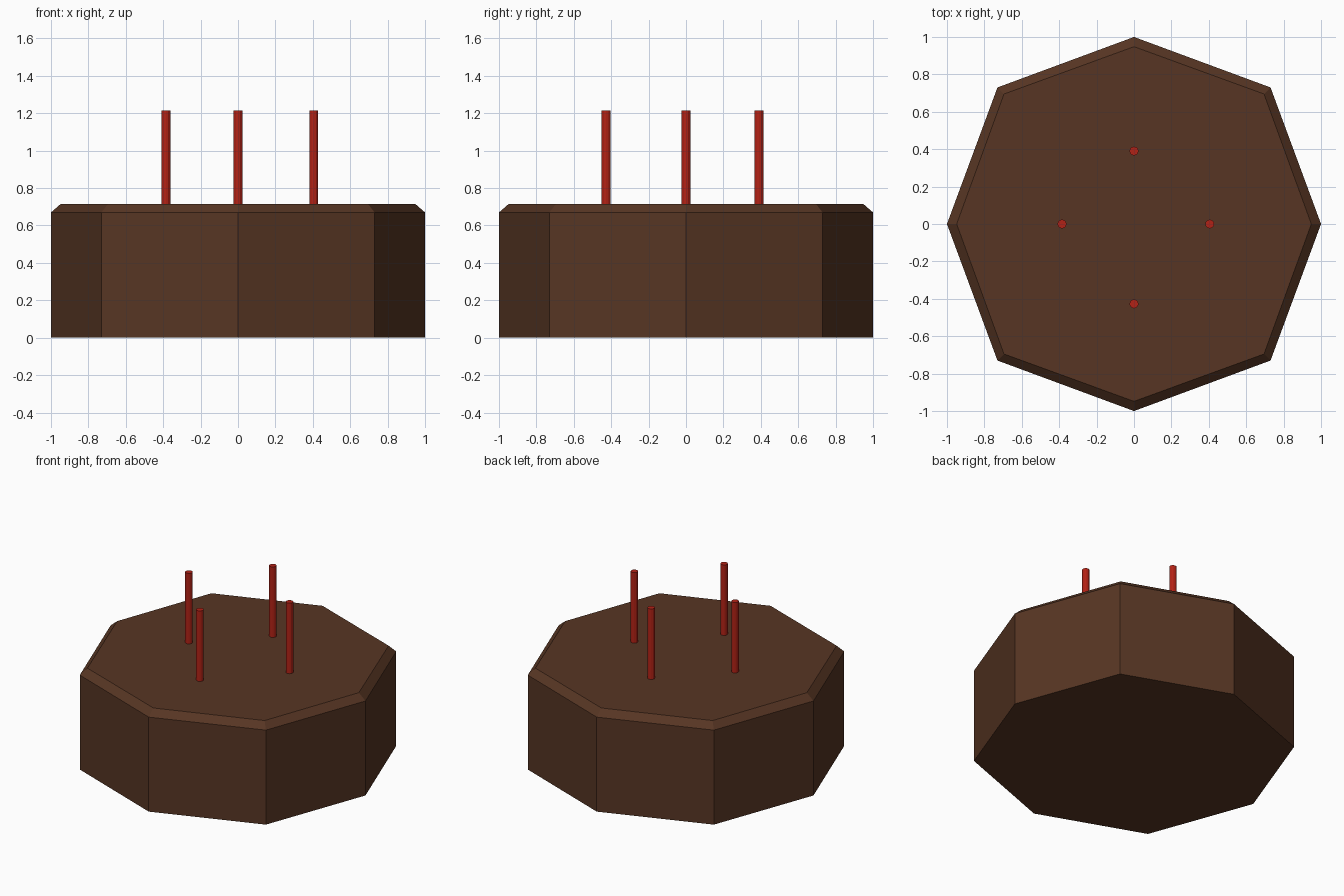
import bpy, bmesh, math

if "Cube" in bpy.data.objects:
    bpy.data.objects.remove(bpy.data.objects["Cube"])


def material(name, rgb):
    m = bpy.data.materials.new(name)
    m.diffuse_color = (*rgb, 1)
    m.use_nodes = True
    m.node_tree.nodes["Principled BSDF"].inputs["Base Color"].default_value = m.diffuse_color
    return m


chocolate = material("chocolate", (0.095, 0.036, 0.017))
red_wax = material("red_wax", (0.45, 0.016, 0.008))


def octagon(bm, tip, diag, z):
    # Eight points alternating between axis tips and diagonal corners
    ring = []
    for i in range(8):
        a = i * math.pi / 4
        r = tip if i % 2 == 0 else diag * math.sqrt(2)
        ring.append(bm.verts.new((r * math.cos(a), r * math.sin(a), z)))
    return ring


# Cake body: octagonal block with a chamfered top rim
bm = bmesh.new()
rings = [octagon(bm, *p) for p in
         ((1.0, 0.73, 0.0), (1.0, 0.73, 0.67), (0.948, 0.695, 0.715))]
bm.faces.new(rings[0][::-1])
bm.faces.new(rings[-1])
for lo, hi in zip(rings, rings[1:]):
    for i in range(8):
        j = (i + 1) % 8
        bm.faces.new((lo[i], lo[j], hi[j], hi[i]))
mesh = bpy.data.meshes.new("cake")
bm.to_mesh(mesh)
bm.free()
mesh.materials.append(chocolate)
cake = bpy.data.objects.new("cake", mesh)
bpy.context.collection.objects.link(cake)

# Four thin candles standing on the top
bottom, top = 0.70, 1.215
spots = {"left": (-0.385, 0), "right": (0.405, 0),
         "back": (0, 0.39), "front": (0, -0.427)}
for side, (x, y) in spots.items():
    bpy.ops.mesh.primitive_cylinder_add(
        vertices=12, radius=0.024, depth=top - bottom,
        location=(x, y, (top + bottom) / 2))
    candle = bpy.context.object
    candle.name = "candle_" + side
    candle.data.materials.append(red_wax)
